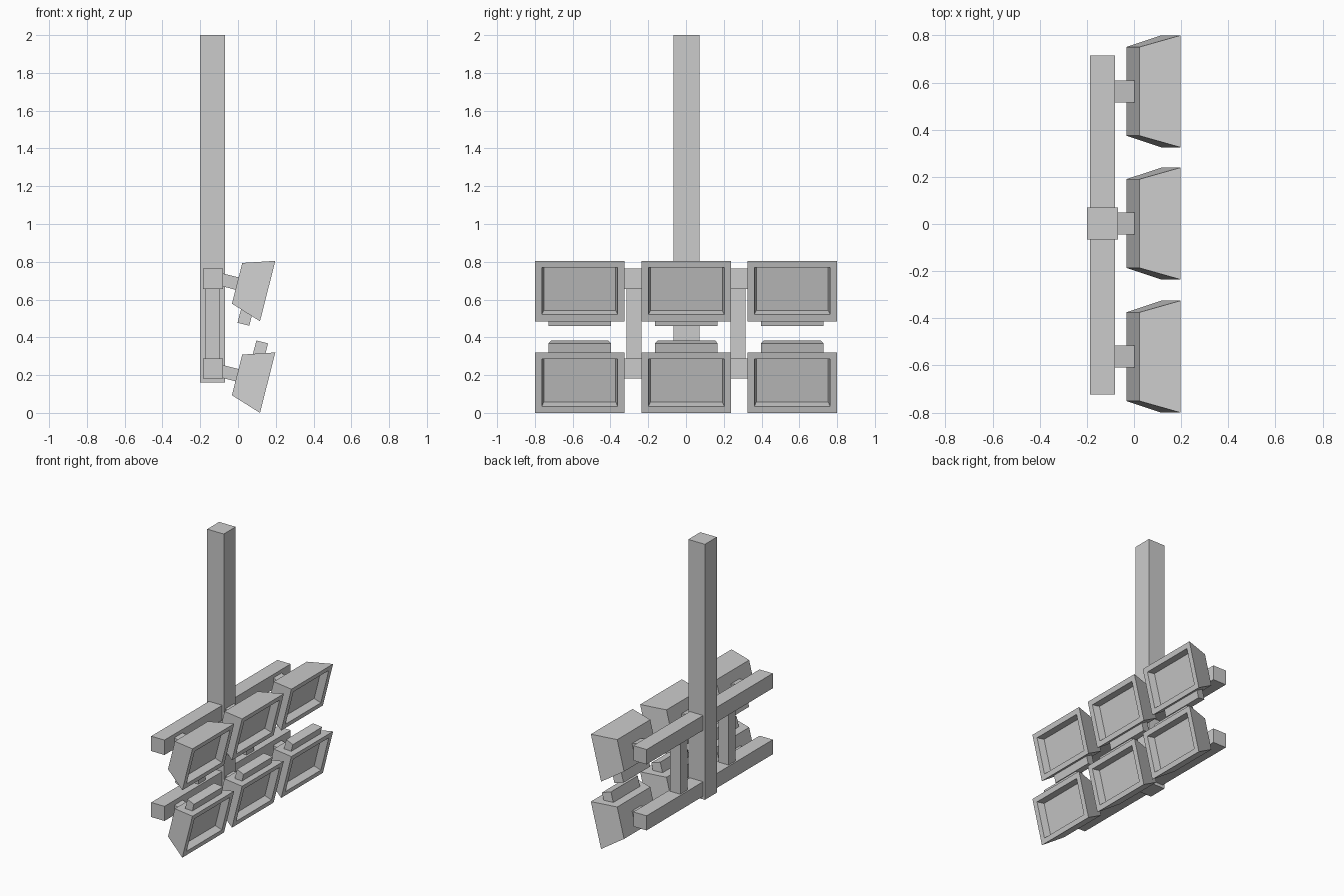
import bpy, bmesh, math
from mathutils import Matrix, Vector

if "Cube" in bpy.data.objects:
    bpy.data.objects.remove(bpy.data.objects["Cube"])

TILT = math.radians(14.25)


def loft(name, rings, matrix=Matrix()):
    """Skin rectangular rings (x, half_y, z_min, z_max), capped at both ends."""
    bm = bmesh.new()
    loops = []
    for x, hy, z0, z1 in rings:
        pts = [(-hy, z0), (hy, z0), (hy, z1), (-hy, z1)]
        loops.append([bm.verts.new((x, y, z)) for y, z in pts])
    for a, b in zip(loops, loops[1:]):
        for i in range(4):
            j = (i + 1) % 4
            bm.faces.new((a[i], a[j], b[j], b[i]))
    bm.faces.new(loops[0])
    bm.faces.new(loops[-1])
    bmesh.ops.recalc_face_normals(bm, faces=bm.faces)
    me = bpy.data.meshes.new(name)
    bm.to_mesh(me)
    bm.free()
    ob = bpy.data.objects.new(name, me)
    ob.matrix_world = matrix
    bpy.context.collection.objects.link(ob)
    return ob


def box(name, x0, x1, y0, y1, z0, z1):
    m = Matrix.Translation((0, (y0 + y1) / 2, 0))
    return loft(name, [(x0, (y1 - y0) / 2, z0, z1), (x1, (y1 - y0) / 2, z0, z1)], m)


# Mast and carrier frame
box("mast", -0.20, -0.068, -0.065, 0.071, 0.16, 2.0)
box("upper_crossbar", -0.186, -0.08, -0.722, 0.714, 0.657, 0.764)
box("lower_crossbar", -0.186, -0.08, -0.722, 0.714, 0.182, 0.287)
for side, y in (("left", -0.275), ("right", 0.275)):
    box(side + "_strut", -0.175, -0.095, y - 0.04, y + 0.04, 0.27, 0.67)

# Floodlights: two rows of three, all tilted downwards
for row, z, s in (("upper", 0.645, -1), ("lower", 0.16, 1)):
    for n, y in enumerate((-0.5625, 0.002, 0.5625), 1):
        m = Matrix.Translation((0.157, y, z)) @ Matrix.Rotation(TILT, 4, 'Y')
        tag = f"{row}_lamp_{n}_"
        # tapered housing with recessed lens
        loft(tag + "housing", [
            (-0.167, 0.188, -0.111, 0.111),
            (0.0, 0.2375, -0.165, 0.165),
            (0.0, 0.201, -0.129, 0.129),
            (-0.05, 0.190, -0.118, 0.118)], m)
        # mounting arm into the crossbar
        loft(tag + "arm", [(-0.26, 0.047, -0.035, 0.032),
                           (-0.16, 0.047, -0.035, 0.032)], m)
        # ballast box on the side facing the other row
        z0, z1 = sorted((s * 0.122, s * 0.202))
        loft(tag + "ballast", [(-0.113, 0.152, z0, z1),
                               (-0.049, 0.166, z0, z1)], m)
